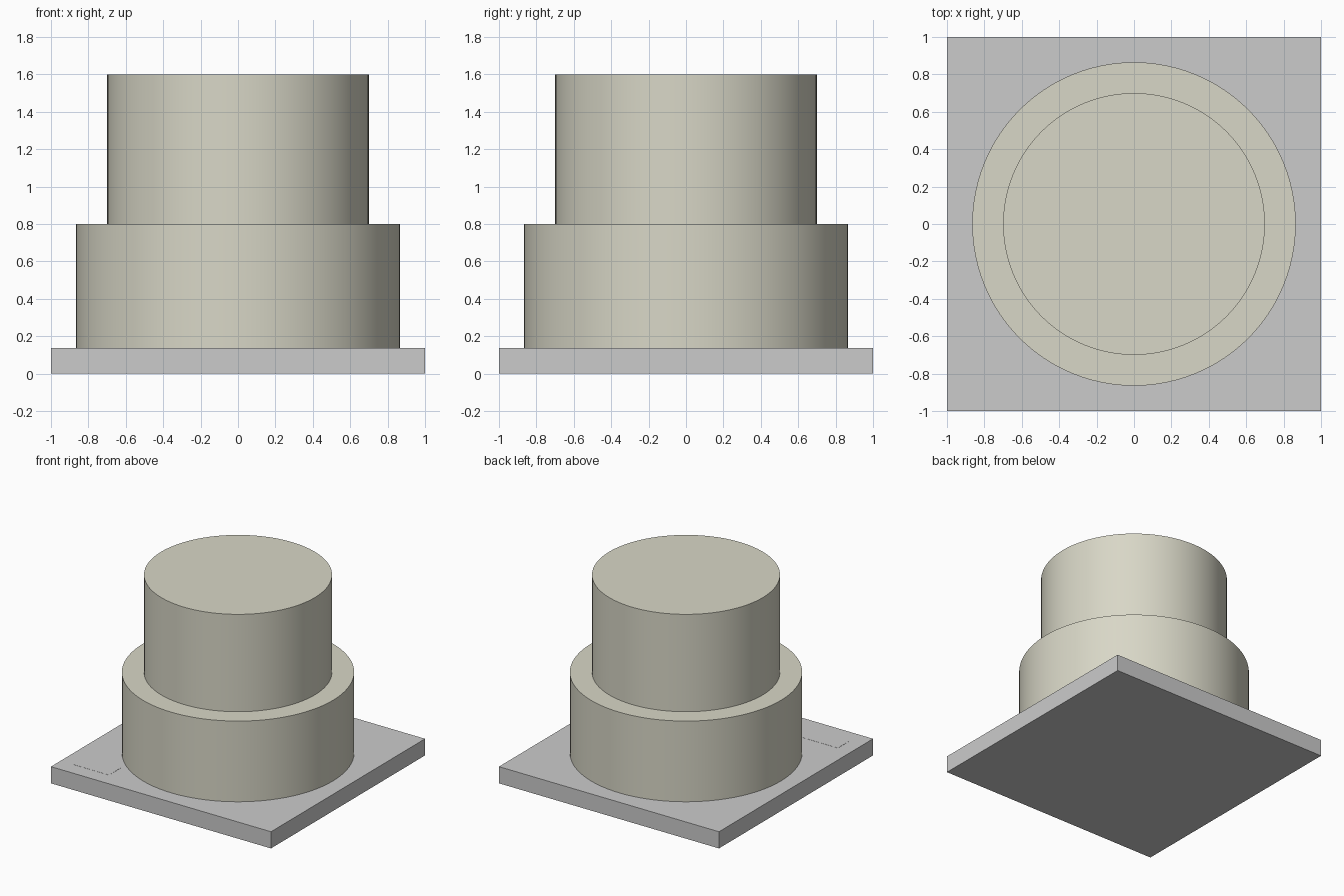
import bpy

if "Cube" in bpy.data.objects:
    bpy.data.objects.remove(bpy.data.objects["Cube"])

BOARD_TOP = 0.137


def material(name, color):
    mat = bpy.data.materials.new(name)
    mat.diffuse_color = color
    mat.use_nodes = True
    mat.node_tree.nodes["Principled BSDF"].inputs["Base Color"].default_value = mat.diffuse_color
    return mat


def box(name, x0, x1, y0, y1, z0, z1):
    bpy.ops.mesh.primitive_cube_add(
        size=1, location=((x0 + x1) / 2, (y0 + y1) / 2, (z0 + z1) / 2))
    obj = bpy.context.object
    obj.name = name
    obj.scale = (x1 - x0, y1 - y0, z1 - z0)
    bpy.ops.object.transform_apply(location=False, rotation=False, scale=True)
    return obj


def tier(name, radius, z0, z1, mat):
    bpy.ops.mesh.primitive_cylinder_add(
        vertices=96, radius=radius, depth=z1 - z0, location=(0, 0, (z0 + z1) / 2))
    obj = bpy.context.object
    obj.name = name
    obj.data.materials.append(mat)
    bpy.ops.object.shade_smooth_by_angle()
    return obj


icing = material("cream_icing", (0.69, 0.68, 0.57, 1))

# Square cake board
box("cake_board", -1, 1, -1, 1, 0, BOARD_TOP)

# Two round tiers
tier("lower_tier", 0.865, BOARD_TOP, 0.80, icing)
tier("upper_tier", 0.70, 0.80, 1.60, icing)

# Thin blank label plate on the front left corner of the board
box("label_plate", -0.88, -0.56, -0.875, -0.715, BOARD_TOP - 0.002, BOARD_TOP + 0.001)
